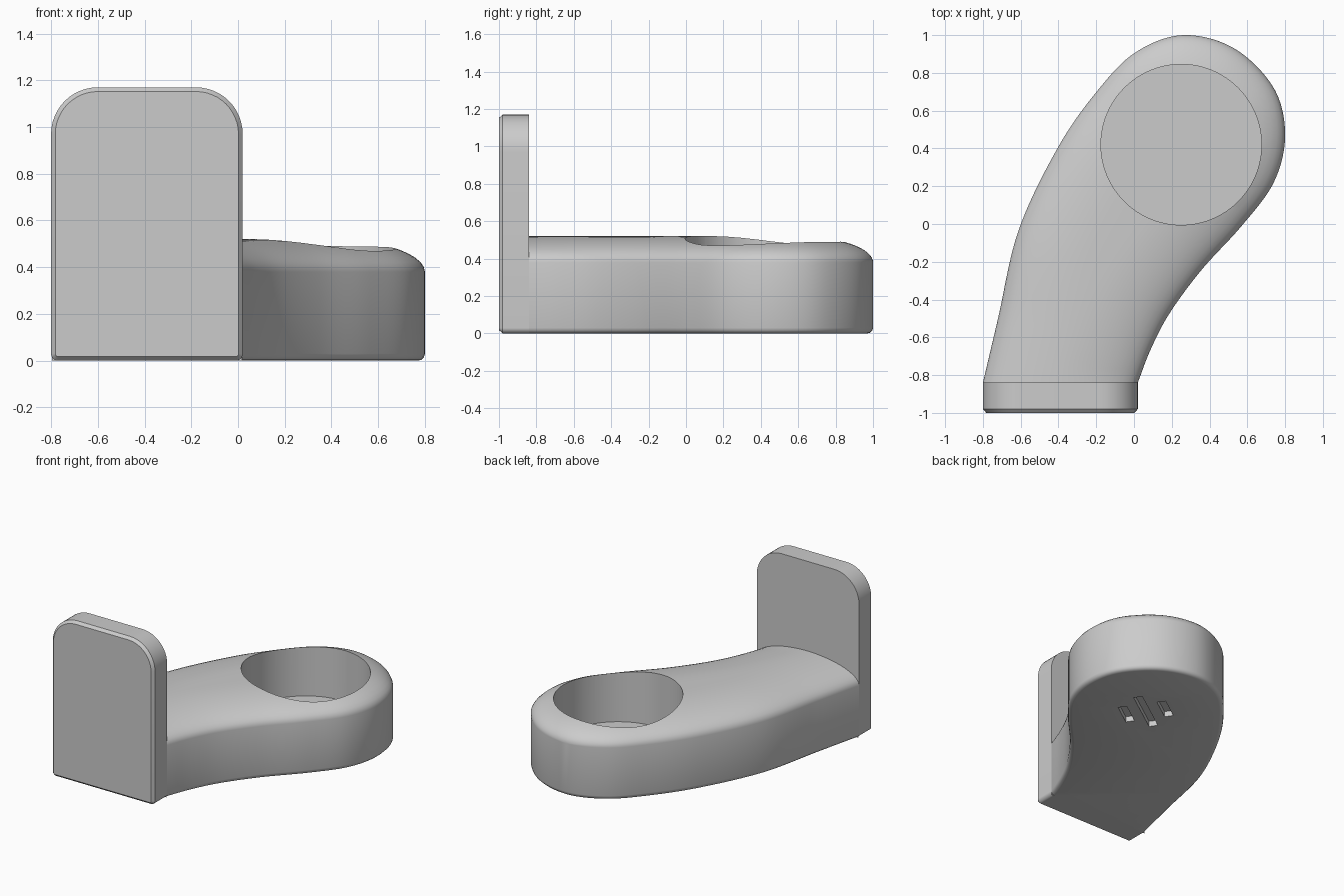
import bpy, bmesh, math
from mathutils import Vector, Matrix
from mathutils.geometry import intersect_point_line

if "Cube" in bpy.data.objects:
    bpy.data.objects.remove(bpy.data.objects["Cube"])

grey = bpy.data.materials.new("plain_grey")
grey.use_nodes = True
grey.diffuse_color = (0.6, 0.6, 0.6, 1)
grey.node_tree.nodes["Principled BSDF"].inputs["Base Color"].default_value = (0.6, 0.6, 0.6, 1)


def make_object(name, bm):
    bmesh.ops.recalc_face_normals(bm, faces=bm.faces)
    mesh = bpy.data.meshes.new(name)
    bm.to_mesh(mesh)
    bm.free()
    obj = bpy.data.objects.new(name, mesh)
    bpy.context.collection.objects.link(obj)
    mesh.materials.append(grey)
    return obj


def activate(obj):
    bpy.ops.object.select_all(action='DESELECT')
    obj.select_set(True)
    bpy.context.view_layer.objects.active = obj


def bridge(bm, a, b):
    for i in range(len(a)):
        j = (i + 1) % len(a)
        bm.faces.new((a[i], a[j], b[j], b[i]))


def spline(points, steps=16):
    """Smooth curve through the points."""
    p = [Vector(q) for q in points]
    p = [2 * p[0] - p[1]] + p + [2 * p[-1] - p[-2]]
    out = []
    for i in range(1, len(p) - 2):
        for k in range(steps):
            t = k / steps
            out.append(0.5 * (2 * p[i] + (p[i + 1] - p[i - 1]) * t
                       + (2 * p[i - 1] - 5 * p[i] + 4 * p[i + 1] - p[i + 2]) * t ** 2
                       + (3 * p[i] - p[i - 1] - 3 * p[i + 1] + p[i + 2]) * t ** 3))
    return out + [p[-2]]


def resample(line, n):
    """n + 1 points evenly spaced along the line."""
    total = sum((b - a).length for a, b in zip(line, line[1:]))
    out, run, goal = [line[0]], 0, total / n
    for a, b in zip(line, line[1:]):
        seg = (b - a).length
        while run + seg >= goal and len(out) < n:
            out.append(a.lerp(b, (goal - run) / seg))
            goal += total / n
        run += seg
    return out + [line[-1]]


# Arm outline, from the plate round the tip and back
LEFT = [(-.8, -.84), (-.72, -.5), (-.61, -.03), (-.4, .41), (-.19, .71), (.01, .91), (.26, 1)]
RIGHT = [(.53, .93), (.74, .72), (.8, .47), (.74, .22), (.57, -.01), (.36, -.24),
         (.19, -.47), (.09, -.66), (.02, -.84)]
curve = spline(LEFT + RIGHT)
split = (len(LEFT) - 1) * 16
N, M = 60, 24
left = resample(curve[:split + 1], N)
right = resample(curve[split:][::-1], N)
rim_line = left + right[-2::-1]


def dome_height(p):
    """Elliptical crown, rising with distance from the outline."""
    best = 1
    for a, b in zip(rim_line, rim_line[1:]):
        q, t = intersect_point_line(p, a, b)
        q = a.lerp(b, min(1, max(0, t)))
        best = min(best, (p - q.to_2d()).length)
    d = min(1, best / 0.41)
    return 0.38 + 0.14 * math.sqrt(1 - (1 - d) ** 2)


# Arm: domed top, upright wall, rounded lower edge
bm = bmesh.new()
rows = []
for a, b in zip(left[:-1], right[:-1]):
    row = []
    for k in range(M + 1):
        p = a.lerp(b, 0.5 - 0.5 * math.cos(math.pi * k / M))
        z = 0.38 if k in (0, M) else dome_height(p)
        row.append(bm.verts.new((p.x, p.y, z)))
    rows.append(row)
tip = bm.verts.new((left[-1].x, left[-1].y, 0.38))
for r, s in zip(rows, rows[1:]):
    for k in range(M):
        bm.faces.new((r[k], r[k + 1], s[k + 1], s[k]))
for k in range(M):
    bm.faces.new((rows[-1][k], rows[-1][k + 1], tip))
edge = [r[0] for r in rows] + [tip] + [r[-1] for r in rows[::-1]] + rows[0][-2:0:-1]
side_count = 2 * N + 1
previous = edge
for inset, z in ((0, .03), (.004, .015), (.015, .004), (.03, 0)):
    ring = []
    for i, v in enumerate(edge):
        p = v.co.copy()
        if i < side_count:
            t = edge[min(i + 1, side_count - 1)].co - edge[max(i - 1, 0)].co
            p += Vector((t.y, -t.x, 0)).normalized() * inset
            if i in (0, side_count - 1):
                p.y = -0.84
        ring.append(bm.verts.new((p.x, p.y, z)))
    bridge(bm, previous, ring)
    previous = ring
bm.faces.new(previous)
arm = make_object("curved_arm", bm)

# Round cup recess and the three slots under it
CENTRE = Vector((0.25, 0.42, 0))
bm = bmesh.new()
bmesh.ops.create_cone(bm, cap_ends=True, segments=96, radius1=0.425, radius2=0.425, depth=0.6,
                      matrix=Matrix.Translation(CENTRE + Vector((0, 0, 0.42))))
cutters = [make_object("cup_cutter", bm)]
bm = bmesh.new()
turn = Matrix.Translation(CENTRE) @ Matrix.Rotation(math.radians(35), 4, 'Z')
for offset, length in ((-.135, .2), (0, .4), (.135, .2)):
    bmesh.ops.create_cube(bm, size=1, matrix=turn @ Matrix.Translation((0, offset, 0))
                          @ Matrix.Diagonal((length, 0.06, 0.08, 1)))
cutters.append(make_object("slot_cutter", bm))
for cutter in cutters:
    cutter.hide_render = True
    cut = arm.modifiers.new(cutter.name, 'BOOLEAN')
    cut.operation = 'DIFFERENCE'
    cut.solver = 'EXACT'
    cut.object = cutter
    activate(arm)
    bpy.ops.object.modifier_apply(modifier=cut.name)
for cutter in cutters:
    bpy.data.objects.remove(cutter)
activate(arm)
bpy.ops.object.shade_smooth_by_angle(angle=math.radians(32))


# Upright plate with rounded corners and a chamfered front
def plate_ring(bm, y, inset):
    verts = []
    for cx, cz, r, start in ((-.18, .97, .2, 0), (-.6, .97, .2, 90),
                             (-.77, .03, .03, 180), (-.01, .03, .03, 270)):
        for k in range(13):
            a = math.radians(start + 90 * k / 12)
            verts.append(bm.verts.new((cx + (r - inset) * math.cos(a), y,
                                       cz + (r - inset) * math.sin(a))))
    return verts


bm = bmesh.new()
rings = [plate_ring(bm, y, i) for y, i in ((-.84, 0), (-.98, 0), (-1, .018))]
bridge(bm, rings[0], rings[1])
bridge(bm, rings[1], rings[2])
bm.faces.new(rings[0])
bm.faces.new(rings[2])
plate = make_object("upright_plate", bm)
activate(plate)
bpy.ops.object.shade_smooth_by_angle(angle=math.radians(30))
